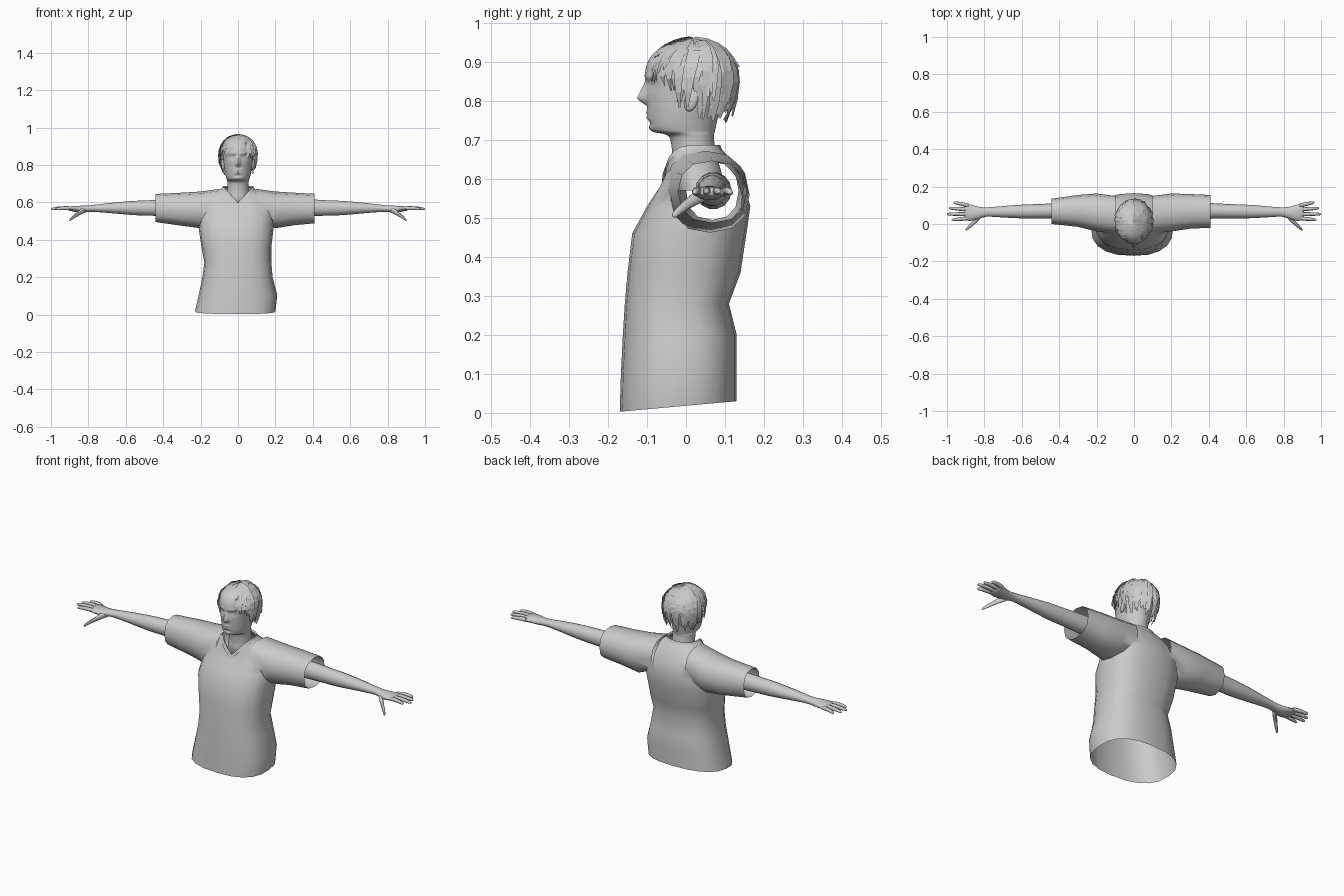
import bpy, bmesh, math, random
from math import sin, cos, pi, exp, radians
from mathutils import Vector

if "Cube" in bpy.data.objects:
    bpy.data.objects.remove(bpy.data.objects["Cube"])

random.seed(4)
grey = bpy.data.materials.new("light_grey")
grey.diffuse_color = (0.6, 0.6, 0.6, 1)
grey.use_nodes = True
grey.node_tree.nodes["Principled BSDF"].inputs["Base Color"].default_value = grey.diffuse_color
cap_tag = bpy.data.materials.new("temporary_cap")


def spow(v, p):
    return math.copysign(abs(v) ** p, v)


def make(name, bm):
    me = bpy.data.meshes.new(name)
    bm.to_mesh(me)
    bm.free()
    me.materials.append(grey)
    ob = bpy.data.objects.new(name, me)
    bpy.context.collection.objects.link(ob)
    return ob


def loft(name, rings, cap_index=0):
    """Skin closed rings and cap both ends."""
    bm = bmesh.new()
    vs = [[bm.verts.new(p) for p in r] for r in rings]
    n = len(rings[0])
    for a, b in zip(vs, vs[1:]):
        for i in range(n):
            j = (i + 1) % n
            bm.faces.new((a[i], a[j], b[j], b[i]))
    for r in (vs[0], vs[-1]):
        bm.faces.new(r).material_index = cap_index
    bmesh.ops.recalc_face_normals(bm, faces=bm.faces)
    return make(name, bm)


def side_ring(x, y, z, ry, rz, n=14, p=1.0):
    """Ring standing in the yz plane, used for limbs and sleeves."""
    return [Vector((x, y + ry * spow(cos(2 * pi * i / n), p),
                    z + rz * spow(sin(2 * pi * i / n), p))) for i in range(n)]


def catmull(rows, steps):
    out = []
    for i in range(len(rows) - 1):
        a, b, c, d = (rows[max(i - 1, 0)], rows[i], rows[i + 1],
                      rows[min(i + 2, len(rows) - 1)])
        for s in range(steps):
            t = s / steps
            out.append([q + 0.5 * t * (r - p + t * (2 * p - 5 * q + 4 * r - w
                        + t * (3 * (q - r) + w - p))) for p, q, r, w in zip(a, b, c, d)])
    return out + [list(rows[-1])]


# Shirt body: z, left x, right x, front y, back y, hem slope, neckline drop
BODY = [(0.003, -.23, .20, -.17, .13, .09, 0), (.10, -.21, .21, -.167, .13, .04, 0),
        (.20, -.19, .185, -.162, .13, 0, 0), (.28, -.18, .178, -.157, .11, 0, 0),
        (.36, -.195, .178, -.15, .14, 0, 0), (.46, -.21, .19, -.138, .155, 0, 0),
        (.53, -.20, .19, -.10, .165, 0, 0), (.60, -.17, .17, -.07, .145, 0, .03),
        (.65, -.12, .12, -.056, .115, 0, .065), (.683, -.078, .078, -.052, .085, 0, .088)]
rings = []
for z, xl, xr, yf, yb, slope, drop in BODY:
    ring = []
    for i in range(20):
        t = 2 * pi * i / 20
        sx, cy = spow(sin(t), .8), spow(cos(t), .8)
        x = sx * (xr if sx > 0 else -xl)
        y = (yf + yb) / 2 - cy * (yb - yf) / 2
        v = max(0, 1 - abs(sx)) if cy > 0 else 0
        ring.append(Vector((x, y, z + slope * (y - yf) - drop * v)))
    rings.append(ring)
shirt = loft("shirt", rings, 1)
shirt.data.materials.append(cap_tag)

# Sleeves: x, front y, back y, bottom z, top z
SLEEVES = {"left": [(-.10, -.05, .15, .50, .672), (-.2, -.04, .163, .462, .658),
                    (-.3, -.015, .155, .475, .652), (-.44, 0, .135, .495, .645)],
           "right": [(.10, -.05, .15, .50, .672), (.2, -.04, .163, .462, .658),
                     (.3, -.025, .16, .478, .652), (.41, -.02, .155, .488, .646)]}
for side, rows in SLEEVES.items():
    sleeve = loft(side + "_sleeve", [side_ring(x, (a + b) / 2, (c + d) / 2, (b - a) / 2,
                                               (d - c) / 2, 12, .85)
                                     for x, a, b, c, d in rows], 1)
    sleeve.data.materials.append(cap_tag)
    mod = shirt.modifiers.new("join", 'BOOLEAN')
    mod.operation, mod.solver, mod.object = 'UNION', 'EXACT', sleeve
    bpy.context.view_layer.objects.active = shirt
    bpy.ops.object.modifier_apply(modifier="join")
    bpy.data.objects.remove(sleeve)

# Open the hem, cuffs and neck
bm = bmesh.new()
bm.from_mesh(shirt.data)
bmesh.ops.delete(bm, geom=[f for f in bm.faces if f.material_index == 1], context='FACES')
bm.to_mesh(shirt.data)
bm.free()
shirt.data.materials.pop(index=1)
bpy.data.materials.remove(cap_tag)

# Collar band standing just off the neckline
centre = Vector((0, .017, .66))
bm = bmesh.new()
band = [[bm.verts.new((p.x * k, .017 + (p.y - .017) * k, p.z + dz)) for p in rings[-1]]
        for k, dz in ((1.16, -.016), (1.04, .004), (.95, -.004))]
for a, b in zip(band, band[1:]):
    for i in range(20):
        bm.faces.new((a[i], a[(i + 1) % 20], b[(i + 1) % 20], b[i]))
bmesh.ops.recalc_face_normals(bm, faces=bm.faces)
make("collar", bm)

# Arms with palms, fingers and thumbs
ARM = [(.30, .07, .57, .047, .048), (.41, .07, .571, .042, .045), (.50, .068, .57, .039, .041),
       (.56, .067, .57, .038, .039), (.65, .066, .57, .034, .031), (.73, .065, .569, .028, .023),
       (.79, .064, .567, .025, .018), (.83, .06, .564, .032, .019), (.87, .06, .565, .043, .016),
       (.90, .064, .566, .044, .011), (.908, .064, .566, .038, .006)]
FINGERS = [(.10, .115, .965), (.077, .085, .99), (.053, .053, 1.0), (.031, .022, .975)]
for s, side in ((1, "right"), (-1, "left")):
    loft(side + "_arm", [side_ring(s * r[0], *r[1:]) for r in catmull(ARM, 2)])
    for k, (y0, y1, tip) in enumerate(FINGERS):
        loft(f"{side}_finger_{k + 1}",
             [side_ring(s * (.885 + (tip - .885) * t), y0 + (y1 - y0) * t,
                        .567 + .004 * sin(pi * t) - .003 * t, r, r, 8)
              for t, r in ((0, .010), (.35, .0105), (.7, .009), (.93, .007), (1, .002))])
    loft(side + "_thumb", [side_ring(s * x, y, z, r, r, 10) for x, y, z, r in
                           ((.815, .05, .56, .014), (.84, .025, .55, .016),
                            (.865, .0, .533, .012), (.885, -.018, .518, .010),
                            (.897, -.029, .508, .007), (.901, -.033, .504, .002))])

# Head and neck: z, front y, back y, half width
HEAD = [(.57, -.02, .10, .085), (.62, -.036, .09, .066), (.66, -.035, .078, .058),
        (.70, -.040, .072, .056), (.714, -.052, .072, .058), (.722, -.084, .074, .060),
        (.74, -.095, .078, .065), (.77, -.098, .085, .071), (.80, -.101, .098, .075),
        (.84, -.103, .11, .080), (.87, -.105, .115, .083), (.90, -.098, .112, .082),
        (.925, -.08, .10, .073), (.942, -.055, .08, .056), (.95, -.02, .04, .025)]


def bump(x, z, cx, cz, sx, sz):
    return exp(-((abs(x) - cx) / sx) ** 2 - ((z - cz) / sz) ** 2)


def face_shape(x, z):
    """Depth of the nose, brows, eyes, lips and chin."""
    ridge = max(0, min((.853 - z) / .045, (z - .787) / .018, 1))
    d = -.024 * ridge * exp(-(x / (.008 + .005 * ridge)) ** 2)
    d += .010 * bump(x, z, .032, .842, .017, .011) - .006 * bump(x, z, .032, .841, .010, .006)
    d -= .004 * bump(x, z, .03, .862, .022, .006)
    d -= .005 * bump(x, z, 0, .771, .02, .005) + .005 * bump(x, z, 0, .757, .018, .005)
    d += .005 * bump(x, z, 0, .743, .025, .006) - .004 * bump(x, z, 0, .728, .018, .009)
    return d


rings = []
for z, yf, yb, hw in catmull(HEAD, 5):
    ring = []
    for i in range(80):
        t = 2 * pi * i / 80
        x, y = hw * sin(t), (yf + yb) / 2 - cos(t) * (yb - yf) / 2
        ring.append(Vector((x, y + (face_shape(x, z) if y < -.03 else 0), z)))
    rings.append(ring)
loft("head", rings)

# Ears
for s, side in ((1, "right"), (-1, "left")):
    bm = bmesh.new()
    bmesh.ops.create_uvsphere(bm, u_segments=12, v_segments=8, radius=1)
    for v in bm.verts:
        v.co = Vector((s * (.08 + .010 * v.co.x + .006 * v.co.y),
                       .014 + .018 * v.co.y + .006 * v.co.z, .803 + .030 * v.co.z))
    bmesh.ops.recalc_face_normals(bm, faces=bm.faces)
    make(side + "_ear", bm)

bpy.ops.object.select_all(action='SELECT')
bpy.ops.object.shade_smooth_by_angle(angle=radians(50))


# Hair: layered tapering strips that fall from the crown
def hair_point(a, p, r):
    zr = .102 if p < pi / 2 else .16
    return Vector((r * .102 * sin(p) * sin(a), .017 - r * .115 * sin(p) * cos(a),
                   .858 + r * zr * cos(p)))


bm = bmesh.new()
LAYERS = [(.0, .62, 34), (.35, .85, 44), (.75, 1.0, 56)]
for start, reach, count in LAYERS:
    for k in range(count):
        a = 2 * pi * (k + random.uniform(-.4, .4)) / count
        back = (1 - cos(a)) / 2
        longest = 1.5 + .65 * min(1, back * 1.7) + random.uniform(-.15, .12)
        end, lift = longest * reach, random.uniform(.95, 1.04)
        width, twist = random.uniform(.10, .2), random.uniform(-.18, .18)
        prev = None
        for j in range(6):
            t = j / 5
            p = .06 + start + (end - start) * t
            w = width * (1 - .85 * t ** 2) / max(.45, sin(p))
            r = lift + .05 * t * t * random.uniform(-.5, 1)
            row = [bm.verts.new(hair_point(a + twist * t + e * w, p, r + .02 * e))
                   for e in (-1, 1)]
            if prev:
                bm.faces.new((prev[0], row[0], row[1], prev[1]))
            prev = row
make("hair", bm)
